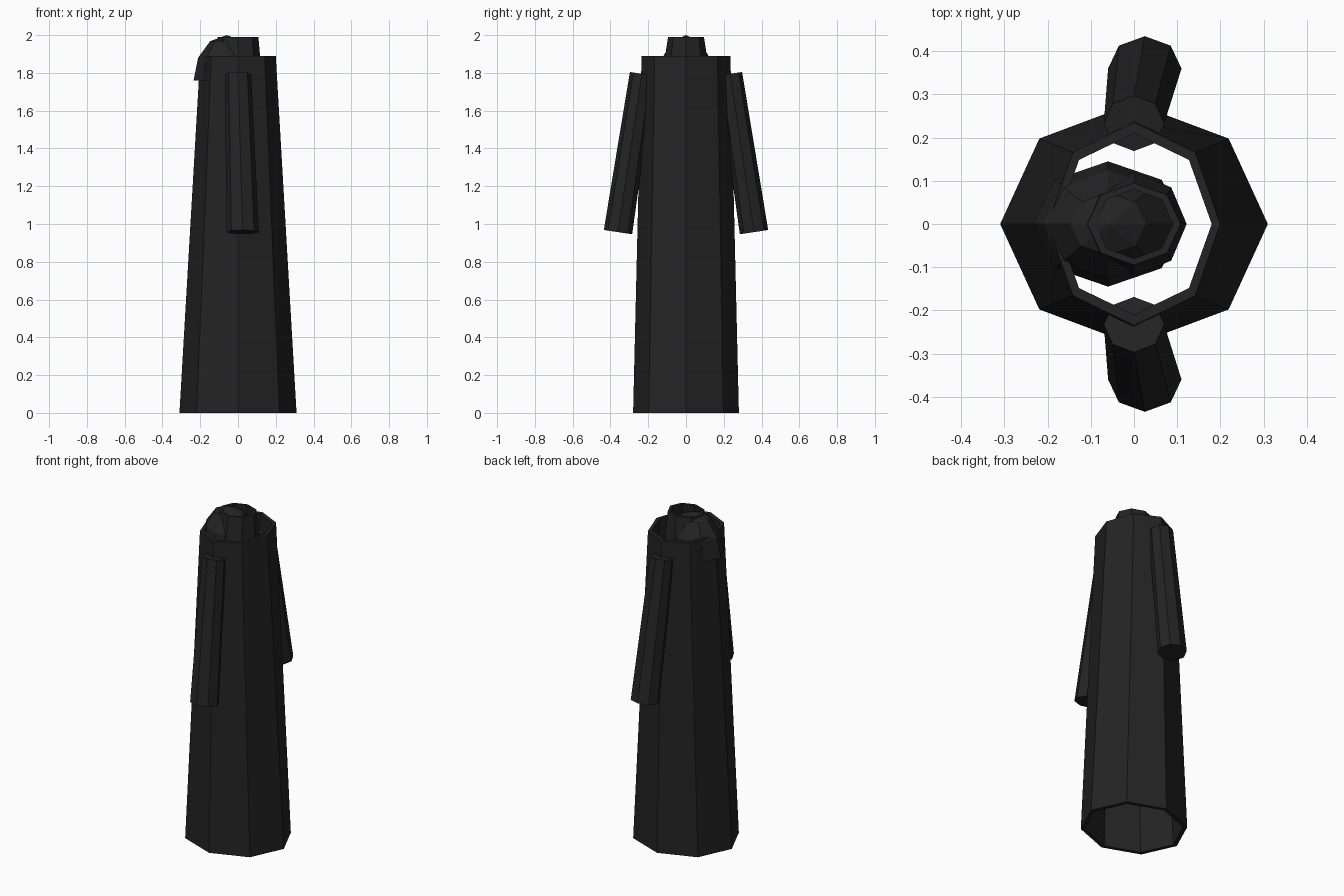
import bpy, bmesh, math
from mathutils import Vector

if "Cube" in bpy.data.objects:
    bpy.data.objects.remove(bpy.data.objects["Cube"])

SIDES = 8
cloth = bpy.data.materials.new("black cloth")
cloth.diffuse_color = (0.017, 0.017, 0.017, 1)
cloth.use_nodes = True
cloth.node_tree.nodes["Principled BSDF"].inputs["Base Color"].default_value = cloth.diffuse_color


def loft(name, rings, cap_ends=False, closed=False):
    """Join octagonal rings (cx, cy, cz, rx, ry, slope of z along y)."""
    bm = bmesh.new()
    loops = []
    for cx, cy, cz, rx, ry, slope in rings:
        loop = []
        for i in range(SIDES):
            a = math.tau * i / SIDES
            dy = ry * math.sin(a)
            loop.append(bm.verts.new((cx + rx * math.cos(a), cy + dy, cz + slope * dy)))
        loops.append(loop)
    pairs = list(zip(loops, loops[1:]))
    if closed:
        pairs.append((loops[-1], loops[0]))
    for lo, hi in pairs:
        for i in range(SIDES):
            j = (i + 1) % SIDES
            bm.faces.new((lo[i], lo[j], hi[j], hi[i]))
    if cap_ends:
        bm.faces.new(loops[0][::-1])
        bm.faces.new(loops[-1])
    bmesh.ops.remove_doubles(bm, verts=bm.verts, dist=1e-5)
    bmesh.ops.recalc_face_normals(bm, faces=bm.faces)
    me = bpy.data.meshes.new(name)
    bm.to_mesh(me)
    bm.free()
    me.materials.append(cloth)
    ob = bpy.data.objects.new(name, me)
    bpy.context.collection.objects.link(ob)
    return ob


# Robe body: hollow tapered tube, open at both ends
loft("robe_body", [
    (0, 0, 0, 0.31, 0.28, 0),
    (0, 0, 1.89, 0.20, 0.235, 0),
    (0, 0, 1.89, 0.18, 0.21, 0),
    (0, 0, 0, 0.285, 0.257, 0),
], closed=True)

# Sleeves: solid tapered tubes leaning outwards
for side, label in ((-1, "front"), (1, "back")):
    loft(label + "_sleeve", [
        (0.025, side * 0.36, 0.957, 0.085, 0.075, side * 0.15),
        (0, side * 0.233, 1.795, 0.07, 0.064, side * 0.15),
    ], cap_ends=True)

# Hood: half dome pushed towards -x
dome = []
for deg in (0, 30, 60, 90):
    c, s = math.cos(math.radians(deg)), math.sin(math.radians(deg))
    dome.append((-0.06, 0, 1.76 + 0.24 * s, 0.175 * c, 0.145 * c, 0))
loft("hood", dome)

# Collar: thin open band around the neck
loft("collar", [
    (0, 0, 1.83, 0.122, 0.12, 0),
    (0, 0, 1.99, 0.108, 0.095, 0),
    (0, 0, 1.99, 0.09, 0.08, 0),
    (0, 0, 1.83, 0.105, 0.103, 0),
], closed=True)
